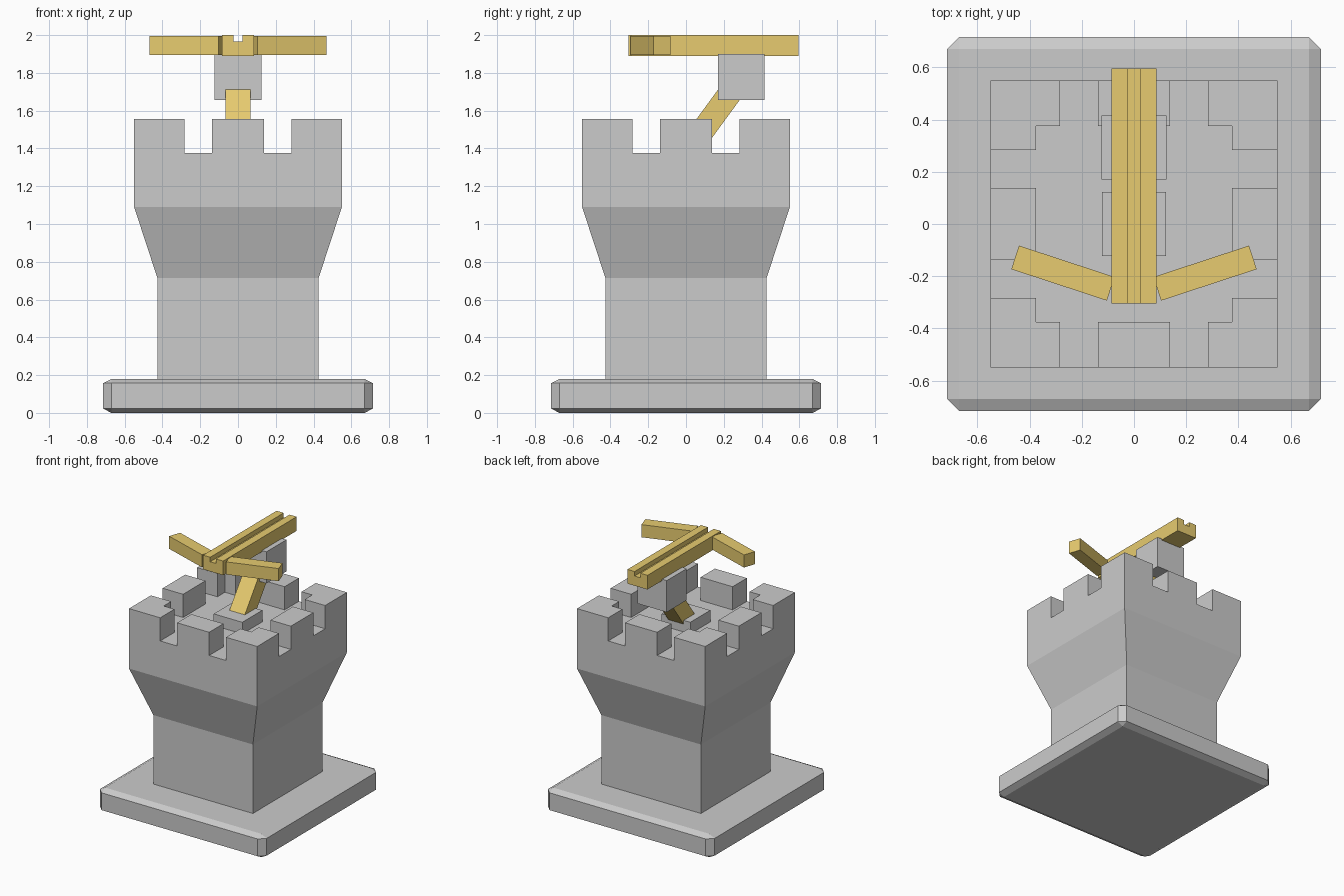
import bpy, bmesh, math
from mathutils import Matrix, Vector

if "Cube" in bpy.data.objects:
    bpy.data.objects.remove(bpy.data.objects["Cube"])

gold = bpy.data.materials.new("gold_wood")
gold.diffuse_color = (0.8, 0.6, 0.16, 1)
gold.use_nodes = True
gold.node_tree.nodes["Principled BSDF"].inputs["Base Color"].default_value = gold.diffuse_color


def finish(name, bm, mat=None):
    bmesh.ops.recalc_face_normals(bm, faces=bm.faces)
    me = bpy.data.meshes.new(name)
    bm.to_mesh(me)
    bm.free()
    ob = bpy.data.objects.new(name, me)
    bpy.context.collection.objects.link(ob)
    if mat:
        me.materials.append(mat)
    return ob


def box(name, center, size, rot=None, mat=None):
    bm = bmesh.new()
    m = Matrix.Translation(center) @ (rot or Matrix()) @ Matrix.Diagonal((*size, 1))
    bmesh.ops.create_cube(bm, size=1, matrix=m)
    return finish(name, bm, mat)


def prism(name, outline, vec, mat=None):
    """Closed 3D outline pushed along vec."""
    bm = bmesh.new()
    a = [bm.verts.new(p) for p in outline]
    b = [bm.verts.new(Vector(p) + Vector(vec)) for p in outline]
    bm.faces.new(a)
    bm.faces.new(b)
    for i in range(len(a)):
        j = (i + 1) % len(a)
        bm.faces.new((a[i], a[j], b[j], b[i]))
    return finish(name, bm, mat)


# Base slab with chamfered edges
bm = bmesh.new()
for sx in (-1, 1):
    for sy in (-1, 1):
        for x, y, zs in ((.67, .67, (0, .18)), (.715, .67, (.023, .157)), (.67, .715, (.023, .157))):
            for z in zs:
                bm.verts.new((sx * x, sy * y, z))
bmesh.ops.convex_hull(bm, input=bm.verts)
bmesh.ops.dissolve_limit(bm, angle_limit=0.01, verts=bm.verts, edges=bm.edges)
finish("base", bm)

# Tower: square rings along a profile
bm = bmesh.new()
rings = []
for r, z in ((.427, .17), (.427, .715), (.55, 1.09), (.55, 1.555)):
    rings.append([bm.verts.new((sx * r, sy * r, z)) for sx, sy in ((-1, -1), (1, -1), (1, 1), (-1, 1))])
for lo, hi in zip(rings, rings[1:]):
    for i in range(4):
        j = (i + 1) % 4
        bm.faces.new((lo[i], lo[j], hi[j], hi[i]))
bm.faces.new(rings[0])
bm.faces.new(rings[-1])
tower = finish("tower", bm)

# Cutter for the roof pocket and the eight battlement gaps
t, g0, g1, far = .375, .1375, .2825, .7
side = ((t, -t), (t, -g1), (far, -g1), (far, -g0), (t, -g0),
        (t, g0), (far, g0), (far, g1), (t, g1))
outline = []
for k in range(4):
    rot = Matrix.Rotation(k * math.pi / 2, 3, 'Z')
    outline += [rot @ Vector((x, y, 1.375)) for x, y in side]
cutter = prism("battlement_cutter", outline, (0, 0, .4))
cutter.hide_render = True
mod = tower.modifiers.new("battlements", 'BOOLEAN')
mod.operation = 'DIFFERENCE'
mod.solver = 'EXACT'
mod.object = cutter
bpy.context.view_layer.objects.active = tower
bpy.ops.object.modifier_apply(modifier=mod.name)
bpy.data.objects.remove(cutter)

# Crossbow mount: foot block, leaning strut, head block
box("mount_foot", (0, 0, 1.4175), (.245, .245, .095))
box("mount_head", (0, .292, 1.778), (.25, .245, .245))
lo, hi = Vector((0, .03, 1.415)), Vector((0, .29, 1.77))
box("mount_strut", (lo + hi) / 2, (.132, .125, (hi - lo).length),
    Vector((0, 0, 1)).rotation_difference(hi - lo).to_matrix().to_4x4(), gold)

# Stock with a bolt groove
profile = ((-.086, 1.89), (.086, 1.89), (.086, 2), (.025, 2),
           (.025, 1.965), (-.025, 1.965), (-.025, 2), (-.086, 2))
prism("stock", [(x, -.305, z) for x, z in profile], (0, .9, 0), gold)

# Bow arms
for s, name in ((-1, "left_bow_arm"), (1, "right_bow_arm")):
    box(name, (s * .272, -.188, 1.945), (.385, .095, .098),
        Matrix.Rotation(s * math.radians(18.2), 4, 'Z'), gold)
